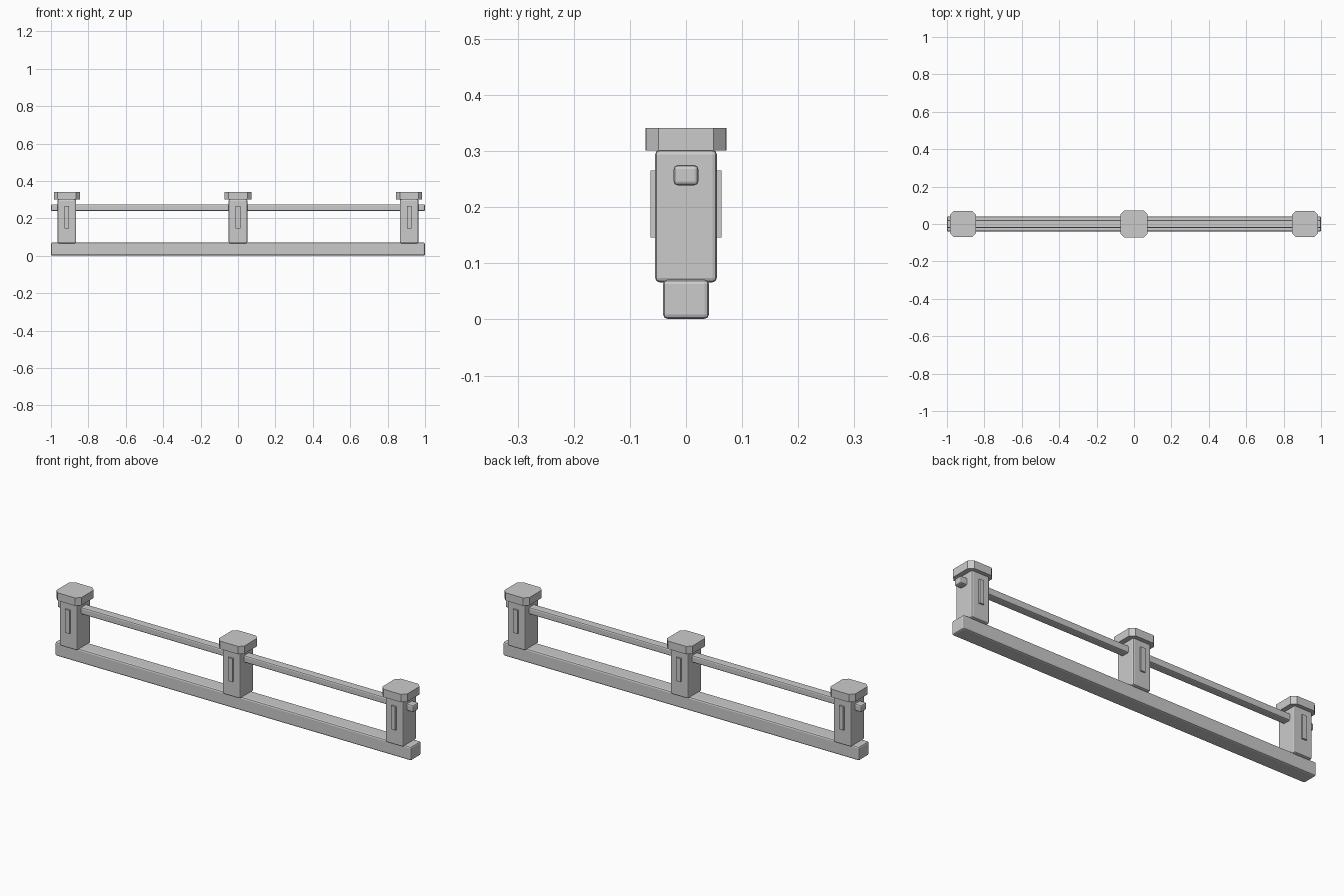
import bpy, bmesh

if "Cube" in bpy.data.objects:
    bpy.data.objects.remove(bpy.data.objects["Cube"])


def finish(bm, name):
    mesh = bpy.data.meshes.new(name)
    bmesh.ops.recalc_face_normals(bm, faces=bm.faces[:])
    bm.to_mesh(mesh)
    bm.free()
    ob = bpy.data.objects.new(name, mesh)
    bpy.context.collection.objects.link(ob)
    return ob


def box(name, lo, hi, bevel=0.0, segments=2):
    bm = bmesh.new()
    bmesh.ops.create_cube(bm, size=1)
    for v in bm.verts:
        v.co = [(a + b) / 2 + c * (b - a) for a, b, c in zip(lo, hi, v.co)]
    ob = finish(bm, name)
    if bevel:
        mod = ob.modifiers.new("soft_edges", 'BEVEL')
        mod.width = bevel
        mod.segments = segments
    return ob


def octagon_cap(name, x, half, cut, z0, z1):
    h, k = half, half - cut
    outline = [(h, -k), (h, k), (k, h), (-k, h), (-h, k), (-h, -k), (-k, -h), (k, -h)]
    bm = bmesh.new()
    face = bm.faces.new([bm.verts.new((x + a, b, z0)) for a, b in outline])
    ext = bmesh.ops.extrude_face_region(bm, geom=[face], use_keep_orig=True)
    for v in ext["geom"]:
        if isinstance(v, bmesh.types.BMVert):
            v.co.z = z1
    return finish(bm, name)


# Long base beam and slim top rail
box("base_beam", (-1, -0.041, 0.001), (1, 0.041, 0.071), 0.008)
box("top_rail", (-1, -0.022, 0.239), (1, 0.022, 0.275), 0.007)

# Three posts, each with a chamfered cap and a raised strip front and back
for label, x in (("left", -0.915), ("middle", 0.0), ("right", 0.915)):
    box(f"{label}_post", (x - 0.05, -0.055, 0.066), (x + 0.05, 0.055, 0.302), 0.008)
    octagon_cap(f"{label}_cap", x, 0.072 if x == 0 else 0.07, 0.021, 0.301, 0.341)
    for side, s in (("front", -1), ("back", 1)):
        y0, y1 = sorted((s * 0.05, s * 0.0635))
        box(f"{label}_{side}_strip", (x - 0.0125, y0, 0.146), (x + 0.0125, y1, 0.265))
